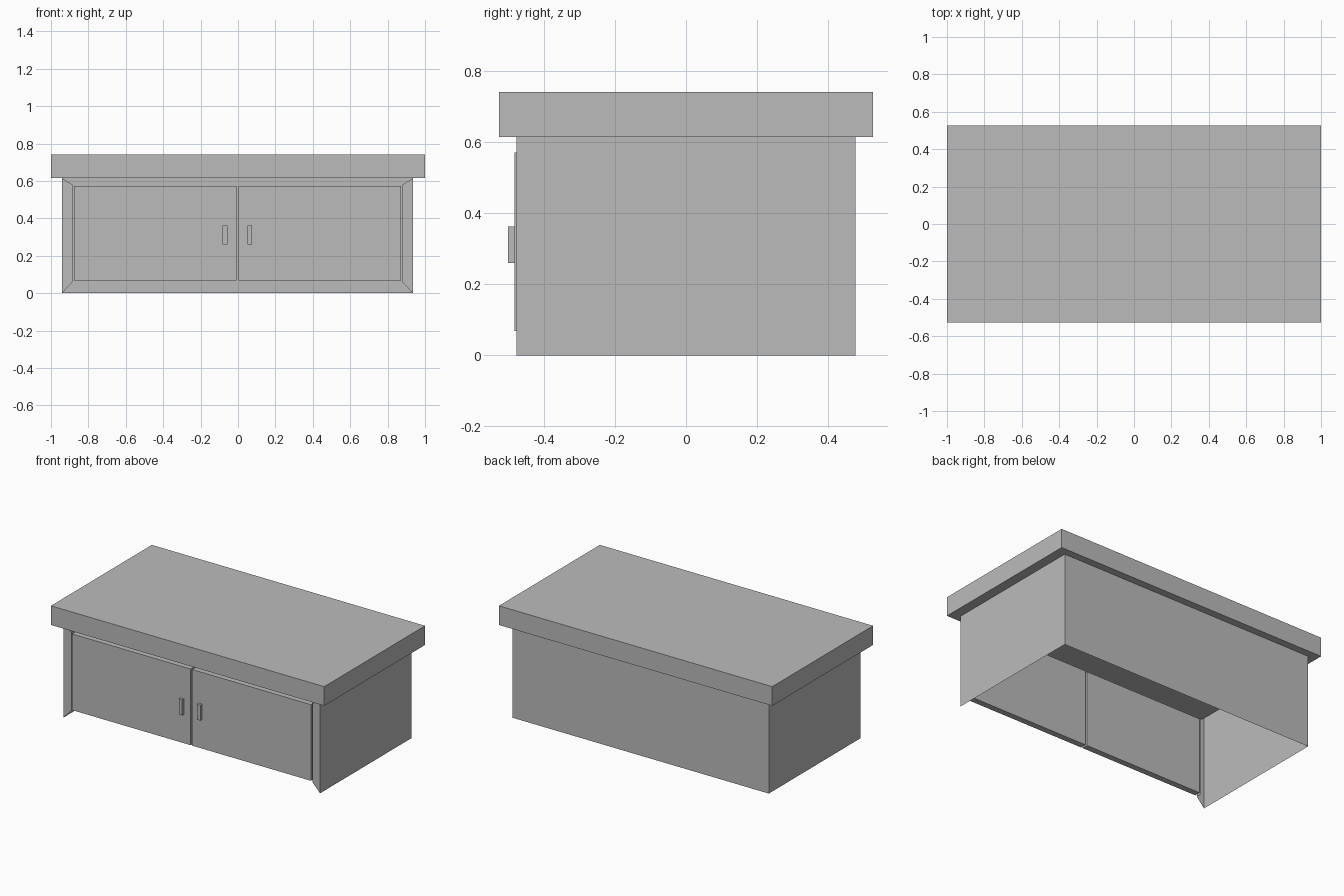
import bpy
import bmesh
from mathutils import Vector

if "Cube" in bpy.data.objects:
    bpy.data.objects.remove(bpy.data.objects["Cube"])

grey = bpy.data.materials.new("plain_grey")
grey.use_nodes = True
grey.diffuse_color = (0.5, 0.5, 0.5, 1)
grey.node_tree.nodes["Principled BSDF"].inputs["Base Color"].default_value = (0.5, 0.5, 0.5, 1)


def add_object(name, bm):
    mesh = bpy.data.meshes.new(name)
    bm.to_mesh(mesh)
    bm.free()
    mesh.materials.append(grey)
    obj = bpy.data.objects.new(name, mesh)
    bpy.context.collection.objects.link(obj)
    return obj


def box_bmesh(low, high, open_sides=()):
    """Box between two corners, without the faces that look along open_sides."""
    bm = bmesh.new()
    low, high = Vector(low), Vector(high)
    bmesh.ops.create_cube(bm, size=1)
    for v in bm.verts:
        v.co = (low + high) / 2 + v.co * (high - low)
    bm.normal_update()
    gone = [f for f in bm.faces if any(f.normal.dot(Vector(s)) > 0.9 for s in open_sides)]
    bmesh.ops.delete(bm, geom=gone, context="FACES")
    return bm


MID = -0.003          # centre line of the cabinet
FRONT = -0.478
DEPTH = 0.035         # thickness of the doors and the jamb
DOWN = (0, 0, -1)

# Thick overhanging top
add_object("top_slab", box_bmesh((-1, -0.527, 0.615), (1, 0.527, 0.742)))

# Open-bottomed shell whose front is cut to a frame with a jamb
bm = box_bmesh((MID - 0.938, FRONT, 0), (MID + 0.938, -FRONT, 0.615), [DOWN, (0, 0, 1)])
front = [f for f in bm.faces if f.normal.y < -0.9]
bmesh.ops.inset_region(bm, faces=front, thickness=0.056, use_even_offset=True)
panel = front[0]
for v in panel.verts:
    v.co.z = 0.06 if v.co.z < 0.3 else 0.58
bmesh.ops.inset_region(bm, faces=[panel], thickness=0, depth=0)
for v in panel.verts:
    v.co.y += DEPTH
bmesh.ops.delete(bm, geom=[panel], context="FACES_ONLY")
add_object("cabinet_body", bm)

# Pair of doors with upright handles beside the centre gap
for side, word in ((-1, "right"), (1, "left")):
    xs = sorted(MID + side * d for d in (0.006, 0.874))
    add_object(word + "_door",
               box_bmesh((xs[0], FRONT - 0.005, 0.068), (xs[1], FRONT + DEPTH, 0.572)))
    xs = sorted(MID + side * d for d in (0.054, 0.079))
    add_object(word + "_handle",
               box_bmesh((xs[0], -0.502, 0.26), (xs[1], FRONT, 0.363)))
